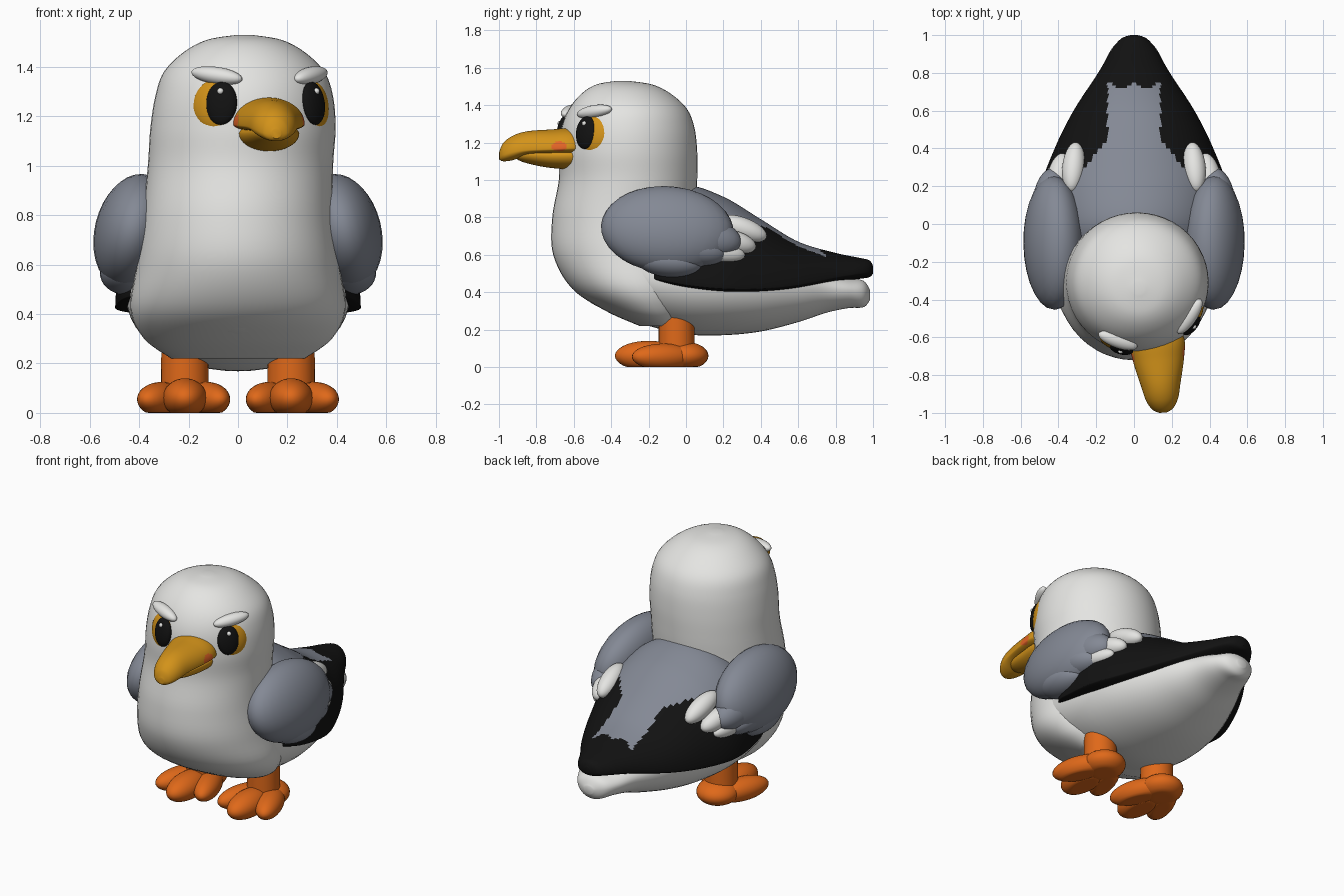
import bpy, bmesh
from math import sin, cos, pi, radians, hypot
from mathutils import Matrix, Vector, Euler

if "Cube" in bpy.data.objects:
    bpy.data.objects.remove(bpy.data.objects["Cube"])


def material(name, r, g, b):
    m = bpy.data.materials.new(name)
    m.use_nodes = True
    m.diffuse_color = (r, g, b, 1)
    shader = m.node_tree.nodes["Principled BSDF"]
    shader.inputs["Base Color"].default_value = (r, g, b, 1)
    shader.inputs["Roughness"].default_value = 0.7
    return m


WHITE = material("feather white", 0.78, 0.78, 0.76)
GREY = material("feather grey", 0.23, 0.25, 0.30)
BLACK = material("feather black", 0.006, 0.006, 0.006)
AMBER = material("beak amber", 0.65, 0.29, 0.01)
ORANGE = material("foot orange", 0.74, 0.14, 0.01)
SPOT = material("spot red orange", 0.78, 0.13, 0.02)


def finish(name, bm, mats, rule=None):
    bmesh.ops.recalc_face_normals(bm, faces=bm.faces)
    if rule:
        for f in bm.faces:
            f.material_index = rule(f.calc_center_median())
    mesh = bpy.data.meshes.new(name)
    bm.to_mesh(mesh)
    bm.free()
    for m in mats:
        mesh.materials.append(m)
    ob = bpy.data.objects.new(name, mesh)
    bpy.context.collection.objects.link(ob)
    return ob


def smooth_rows(rows, steps):
    """Catmull-Rom interpolation between key cross-sections."""
    rows = [Vector(r) for r in rows]
    out = []
    for i in range(len(rows) - 1):
        a, b, c, d = (rows[max(0, min(len(rows) - 1, i + k))] for k in (-1, 0, 1, 2))
        for s in range(steps):
            t = s / steps
            out.append(b + (c - a) * (t / 2) + (a * 2 - b * 5 + c * 4 - d) * (t * t / 2)
                       + (b * 3 - a - c * 3 + d) * (t ** 3 / 2))
    return out + [rows[-1]]


def along_y(row, a):
    y, zc, rx, up, down = row
    return Vector((rx * cos(a), y, zc + sin(a) * (up if sin(a) > 0 else down)))


def along_z(row, a):
    z, cx, cy, rx, ry = row
    return Vector((cx + rx * cos(a), cy + ry * sin(a), z))


def loft(name, rows, ring, mats, rule=None, segs=48, steps=6):
    bm = bmesh.new()
    rings = [[bm.verts.new(ring(r, 2 * pi * k / segs)) for k in range(segs)]
             for r in smooth_rows(rows, steps)]
    for p, q in zip(rings, rings[1:]):
        for k in range(segs):
            j = (k + 1) % segs
            bm.faces.new((p[k], p[j], q[j], q[k]))
    bm.faces.new(rings[0])
    bm.faces.new(rings[-1])
    return finish(name, bm, mats, rule)


def ellipsoid(name, loc, radii, rot, mat, floor=False):
    bm = bmesh.new()
    bmesh.ops.create_uvsphere(bm, u_segments=28, v_segments=18, radius=1)
    turn = Euler([radians(a) for a in rot]).to_matrix().to_4x4()
    bm.transform(Matrix.Translation(loc) @ turn @ Matrix.Diagonal((*radii, 1)))
    if floor:
        for v in bm.verts:
            v.co.z = max(v.co.z, 0)
    return finish(name, bm, [mat])


# Body running back into the white tail
loft("body", [
    (-0.66, 0.70, 0.12, 0.10, 0.12), (-0.55, 0.62, 0.29, 0.25, 0.24),
    (-0.4, 0.55, 0.38, 0.35, 0.26), (-0.2, 0.48, 0.43, 0.42, 0.26),
    (0, 0.46, 0.45, 0.42, 0.285), (0.2, 0.45, 0.43, 0.38, 0.28),
    (0.4, 0.44, 0.37, 0.27, 0.25), (0.6, 0.43, 0.28, 0.15, 0.19),
    (0.75, 0.42, 0.20, 0.10, 0.13), (0.87, 0.41, 0.15, 0.07, 0.095),
    (0.95, 0.40, 0.10, 0.06, 0.08), (0.985, 0.39, 0.03, 0.02, 0.03)], along_y, [WHITE])

# Chest, neck and domed head
loft("head_and_chest", [
    (0.22, 0, -0.12, 0.27, 0.13), (0.3, 0, -0.19, 0.38, 0.24),
    (0.42, 0, -0.26, 0.435, 0.35), (0.6, 0, -0.31, 0.41, 0.40),
    (0.8, 0, -0.33, 0.385, 0.385), (1.0, 0.01, -0.31, 0.375, 0.37),
    (1.15, 0.02, -0.31, 0.375, 0.37), (1.28, 0.025, -0.31, 0.36, 0.355),
    (1.38, 0.025, -0.31, 0.325, 0.315), (1.46, 0.025, -0.32, 0.245, 0.24),
    (1.51, 0.025, -0.33, 0.15, 0.15), (1.53, 0.025, -0.34, 0.03, 0.03)], along_z, [WHITE])


# Folded wing feathers: grey saddle with black flight feathers
def saddle_colour(c):
    width = 0.14 + 0.16 * max(0, (0.45 - c.y) / 0.2)
    end = 0.73 + 0.015 * cos(c.x * 48)
    grey = c.y < end and abs(c.x) < width and c.z > 0.55
    return 0 if grey else 1


loft("folded_wings", [
    (-0.3, 0.50, 0.30, 0.2, 0.03), (-0.15, 0.47, 0.45, 0.42, 0.03),
    (0, 0.44, 0.49, 0.53, 0.03), (0.2, 0.42, 0.49, 0.49, 0.03),
    (0.4, 0.42, 0.42, 0.37, 0.03), (0.6, 0.44, 0.32, 0.23, 0.03),
    (0.8, 0.48, 0.19, 0.13, 0.03), (0.92, 0.50, 0.12, 0.085, 0.03),
    (0.98, 0.51, 0.07, 0.06, 0.03), (1.0, 0.52, 0.02, 0.02, 0.02)],
    along_y, [GREY, BLACK], saddle_colour, segs=120, steps=14)

# Shoulders, covert feathers, legs and feet on both sides
for side, label in ((1, "left"), (-1, "right")):
    def part(name, loc, radii, rot, mat, floor=False):
        ellipsoid(label + "_" + name, (loc[0] * side, loc[1], loc[2]), radii,
                  (rot[0], rot[1] * side, rot[2] * side), mat, floor)

    part("shoulder", (0.425, -0.1, 0.735), (0.155, 0.355, 0.235), (-4, -14, 0), GREY)
    part("upper_covert", (0.44, 0.09, 0.70), (0.10, 0.21, 0.11), (-12, -14, 6), GREY)
    part("middle_covert", (0.455, 0.03, 0.63), (0.105, 0.19, 0.09), (-10, -10, 4), GREY)
    part("lower_covert", (0.46, -0.09, 0.565), (0.10, 0.18, 0.085), (-6, -8, 0), GREY)
    part("white_feather_top", (0.32, 0.30, 0.74), (0.06, 0.14, 0.06), (-20, 0, 6), WHITE)
    part("white_feather_middle", (0.40, 0.25, 0.67), (0.06, 0.13, 0.06), (-14, 0, 12), WHITE)
    part("white_feather_low", (0.45, 0.19, 0.61), (0.045, 0.13, 0.05), (-6, 0, 14), WHITE)

    bm = bmesh.new()
    bmesh.ops.create_cone(bm, cap_ends=True, segments=28, radius1=0.097, radius2=0.095, depth=0.24)
    bm.transform(Matrix.Translation((0.215 * side, -0.05, 0.18)))
    finish(label + "_leg", bm, [ORANGE])
    part("heel", (0.22, -0.01, 0.06), (0.125, 0.13, 0.075), (0, 0, 0), ORANGE, True)
    part("middle_toe", (0.215, -0.2, 0.06), (0.09, 0.18, 0.08), (0, 0, 0), ORANGE, True)
    part("outer_toe", (0.31, -0.12, 0.055), (0.078, 0.18, 0.07), (0, 0, 22), ORANGE, True)
    part("inner_toe", (0.125, -0.12, 0.055), (0.075, 0.18, 0.07), (0, 0, -20), ORANGE, True)


# Hooked beak with a coloured spot on each cheek
def beak_colour(c):
    return 1 if hypot((c.y + 0.09) / 0.04, (c.z - 1.18) / 0.027) < 1 and abs(c.x) > 0.05 else 0


upper = loft("upper_beak", [
    (0.08, 1.17, 0.11, 0.08, 0.03), (-0.02, 1.17, 0.145, 0.105, 0.035),
    (-0.12, 1.165, 0.135, 0.105, 0.03), (-0.25, 1.16, 0.105, 0.10, 0.03),
    (-0.33, 1.15, 0.085, 0.085, 0.045), (-0.38, 1.135, 0.055, 0.06, 0.035),
    (-0.4, 1.13, 0.02, 0.02, 0.02)], along_y, [AMBER, SPOT], beak_colour, segs=80, steps=12)
lower = loft("lower_beak", [
    (0.08, 1.12, 0.09, 0.04, 0.05), (-0.02, 1.13, 0.125, 0.04, 0.072),
    (-0.15, 1.13, 0.105, 0.04, 0.062), (-0.27, 1.135, 0.07, 0.03, 0.04),
    (-0.32, 1.13, 0.02, 0.01, 0.01)], along_y, [AMBER])
for ob in (upper, lower):
    ob.location = (0.12, -0.6, 0)
    ob.rotation_euler.z = radians(5)


# Eyes placed round the turned head
def on_head(angle, radius, z):
    a = radians(angle)
    return (0.023 + radius * sin(a), -0.31 - radius * cos(a), z)


for side, label in ((1, "left"), (-1, "right")):
    az = 18.5 + 38 * side
    inner = az - 5 * side
    ellipsoid(label + "_iris", on_head(az, 0.332, 1.245), (0.1, 0.045, 0.11), (-8, 0, az), AMBER)
    ellipsoid(label + "_pupil", on_head(inner, 0.36, 1.253), (0.065, 0.03, 0.088), (-8, 0, inner), BLACK)
    ellipsoid(label + "_eye_glint", on_head(inner, 0.376, 1.302), (0.013,) * 3, (0, 0, 0), WHITE)
    ellipsoid(label + "_brow", on_head(az, 0.325, 1.365), (0.11, 0.04, 0.035), (0, -8 * side, az), WHITE)

# Smooth shading with crisp rims
bpy.ops.object.select_all(action="DESELECT")
for ob in bpy.context.collection.objects:
    if ob.type == "MESH":
        ob.select_set(True)
        bpy.context.view_layer.objects.active = ob
bpy.ops.object.shade_smooth_by_angle(angle=radians(40))
